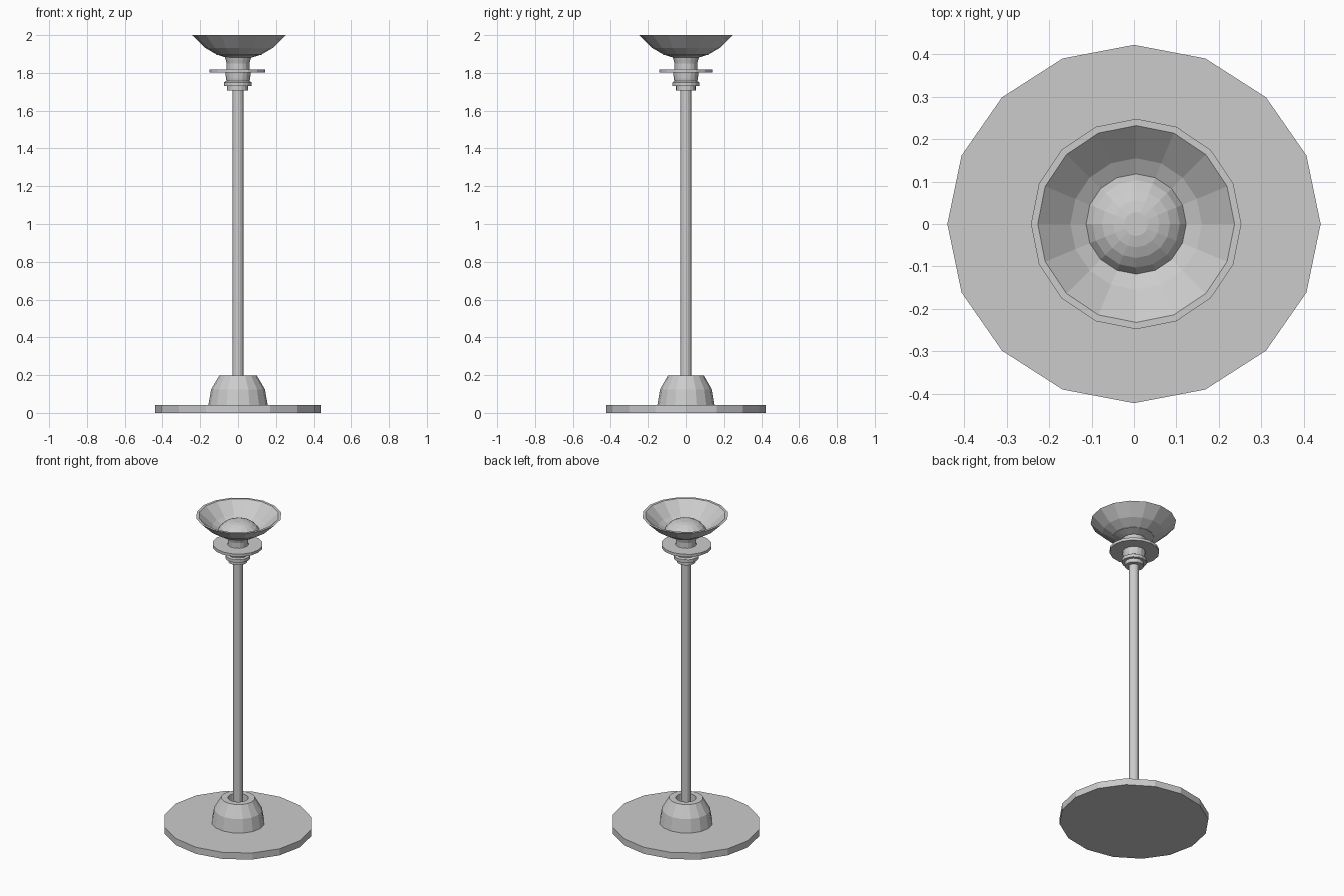
import bpy
import bmesh
from math import cos, sin, tau

if "Cube" in bpy.data.objects:
    bpy.data.objects.remove(bpy.data.objects["Cube"])

SIDES = 16


def lathe(name, profile, cx=0.0, sy=1.0, closed=False):
    """Revolve (radius, z) points about z; radius 0 makes a pole, closed joins last to first."""
    bm = bmesh.new()
    rings = []
    for r, z in profile:
        if r == 0:
            rings.append([bm.verts.new((cx, 0, z))] * SIDES)
        else:
            rings.append([bm.verts.new((cx + r * cos(tau * i / SIDES),
                                        sy * r * sin(tau * i / SIDES), z))
                          for i in range(SIDES)])
    pairs = list(zip(rings, rings[1:]))
    if closed:
        pairs.append((rings[-1], rings[0]))
    for a, b in pairs:
        for i in range(SIDES):
            j = (i + 1) % SIDES
            corners = list(dict.fromkeys((a[i], a[j], b[j], b[i])))
            bm.faces.new(corners)
    bmesh.ops.recalc_face_normals(bm, faces=bm.faces)
    mesh = bpy.data.meshes.new(name)
    bm.to_mesh(mesh)
    bm.free()
    obj = bpy.data.objects.new(name, mesh)
    bpy.context.collection.objects.link(obj)
    return obj


# Foot: flat, slightly oval plate
lathe("base_plate", [(0, 0), (0.44, 0), (0.44, 0.042), (0, 0.042)], sy=0.96)

# Tapered collar with a recess around the pole
lathe("base_collar", [(0.157, 0.04), (0.142, 0.125), (0.099, 0.198),
                      (0.06, 0.198), (0.055, 0.12), (0, 0.12)], sy=0.96)

# Pole
lathe("pole", [(0, 0.06), (0.029, 0.06), (0.029, 1.715), (0, 1.715)])

# Turned neck under the bowl: stepped rings, then waisted stem
lathe("neck_rings", [(0, 1.706), (0.055, 1.706), (0.055, 1.73), (0.073, 1.73),
                     (0.073, 1.75), (0.062, 1.757), (0, 1.757)], cx=-0.002, sy=0.97)
lathe("neck_stem", [(0, 1.752), (0.06, 1.752), (0.064, 1.77), (0.067, 1.805),
                    (0.06, 1.82), (0.06, 1.85), (0.07, 1.886), (0, 1.886)])

# Thin drip disc
lathe("neck_disc", [(0, 1.801), (0.147, 1.801), (0.147, 1.818), (0, 1.818)],
      cx=-0.003, sy=0.96)

# Open bowl shade with wall thickness
lathe("bowl_shade", [(0, 1.88), (0.07, 1.882), (0.118, 1.897), (0.178, 1.932),
                     (0.248, 2.0), (0.232, 2.0), (0.155, 1.93), (0.115, 1.908),
                     (0, 1.895)], cx=0.005)

# Domed bulb inside the bowl
lathe("bulb", [(0, 1.896), (0.12, 1.896), (0.12, 1.907), (0.103, 1.932), (0.08, 1.95),
               (0.055, 1.961), (0.028, 1.967), (0, 1.967)], cx=0.005)
